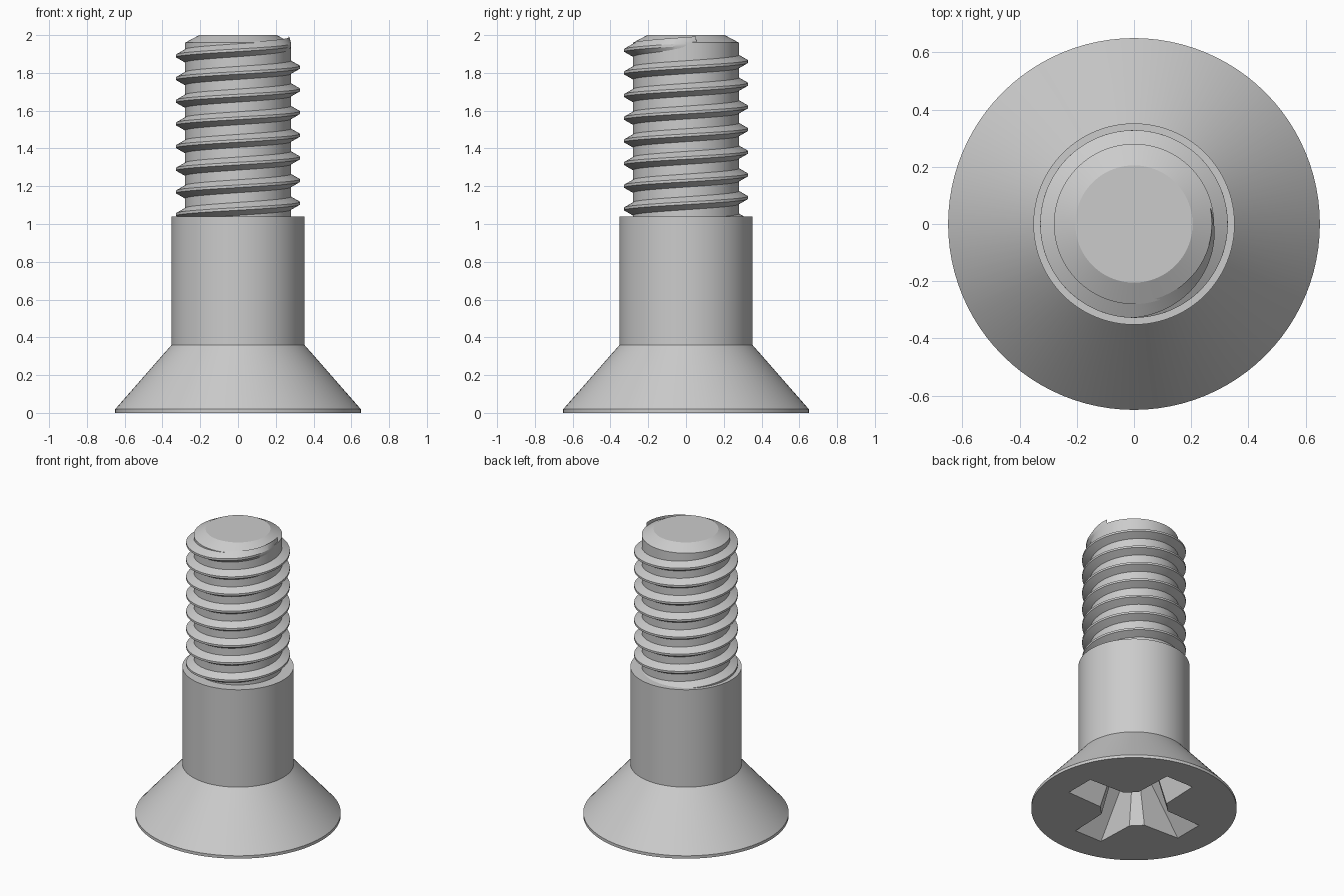
import bpy, bmesh
from math import cos, sin, pi, radians

cube = bpy.data.objects.get("Cube")
if cube:
    bpy.data.objects.remove(cube, do_unlink=True)

steel = bpy.data.materials.new("steel_grey")
steel.use_nodes = True
GREY = (0.6, 0.6, 0.6, 1)
steel.diffuse_color = GREY
steel.node_tree.nodes["Principled BSDF"].inputs["Base Color"].default_value = GREY
SEGMENTS = 96


def loft(name, rings, closed=True):
    """Skin a list of equal point rings, capping both ends."""
    bm = bmesh.new()
    loops = [[bm.verts.new(p) for p in ring] for ring in rings]
    for a, b in zip(loops, loops[1:]):
        for i in range(len(a)):
            j = (i + 1) % len(a)
            bm.faces.new((a[i], a[j], b[j], b[i]))
    bm.faces.new(loops[0][::-1])
    bm.faces.new(loops[-1])
    bmesh.ops.recalc_face_normals(bm, faces=bm.faces)
    mesh = bpy.data.meshes.new(name)
    bm.to_mesh(mesh)
    bm.free()
    mesh.materials.append(steel)
    obj = bpy.data.objects.new(name, mesh)
    bpy.context.collection.objects.link(obj)
    return obj


def activate(obj):
    bpy.ops.object.select_all(action='DESELECT')
    obj.select_set(True)
    bpy.context.view_layer.objects.active = obj


def smooth(obj, degrees):
    activate(obj)
    bpy.ops.object.shade_smooth_by_angle(angle=radians(degrees))


def circle(r, z):
    steps = [2 * pi * i / SEGMENTS for i in range(SEGMENTS)]
    return [(r * cos(a), r * sin(a), z) for a in steps]


def cross(length, width, inner, z):
    """Four-armed outline with a bevelled corner between the arms."""
    arm = [(length, -width), (length, width), (inner, width * 1.1), (width * 1.1, inner)]
    points = []
    for _ in range(4):
        points += [(x, y, z) for x, y in arm]
        arm = [(-y, x) for x, y in arm]
    return points


# Countersunk head, plain shank and chamfered threaded core
body = loft("screw_body", [circle(r, z) for r, z in (
    (0.65, 0), (0.65, 0.02), (0.352, 0.36), (0.352, 1.04),
    (0.28, 1.04), (0.28, 1.96), (0.205, 2))])

# Tapered cross recess in the underside of the head
cutter = loft("recess_cutter", [cross(0.458, 0.106, 0.185, -0.01),
                                cross(0.2, 0.07, 0.11, 0.29)])
cutter.hide_render = True
cut = body.modifiers.new("cross_recess", 'BOOLEAN')
cut.operation = 'DIFFERENCE'
cut.solver = 'EXACT'
cut.object = cutter
activate(body)
bpy.ops.object.modifier_apply(modifier=cut.name)
bpy.data.objects.remove(cutter, do_unlink=True)
smooth(body, 20)

# Right-handed helical thread, fading into the core at the tip
PITCH, ROOT, CREST = 0.12, 0.272, 0.328
start, fade, end = -14 * pi, 1.5 * pi, 2 * pi + 0.2
count = 8 * SEGMENTS
sections = []
for i in range(count + 1):
    a = start + (end - start) * i / count
    z = 1.83 + PITCH * a / (2 * pi)
    k = min(1, (end - a) / (end - fade))
    crest = ROOT + 0.002 + (CREST - ROOT - 0.002) * k
    profile = ((ROOT, -0.039), (crest, -0.007), (crest, 0.007), (ROOT, 0.039))
    sections.append([(r * cos(a), r * sin(a), z + h) for r, h in profile])
thread = loft("screw_thread", sections)
smooth(thread, 25)
